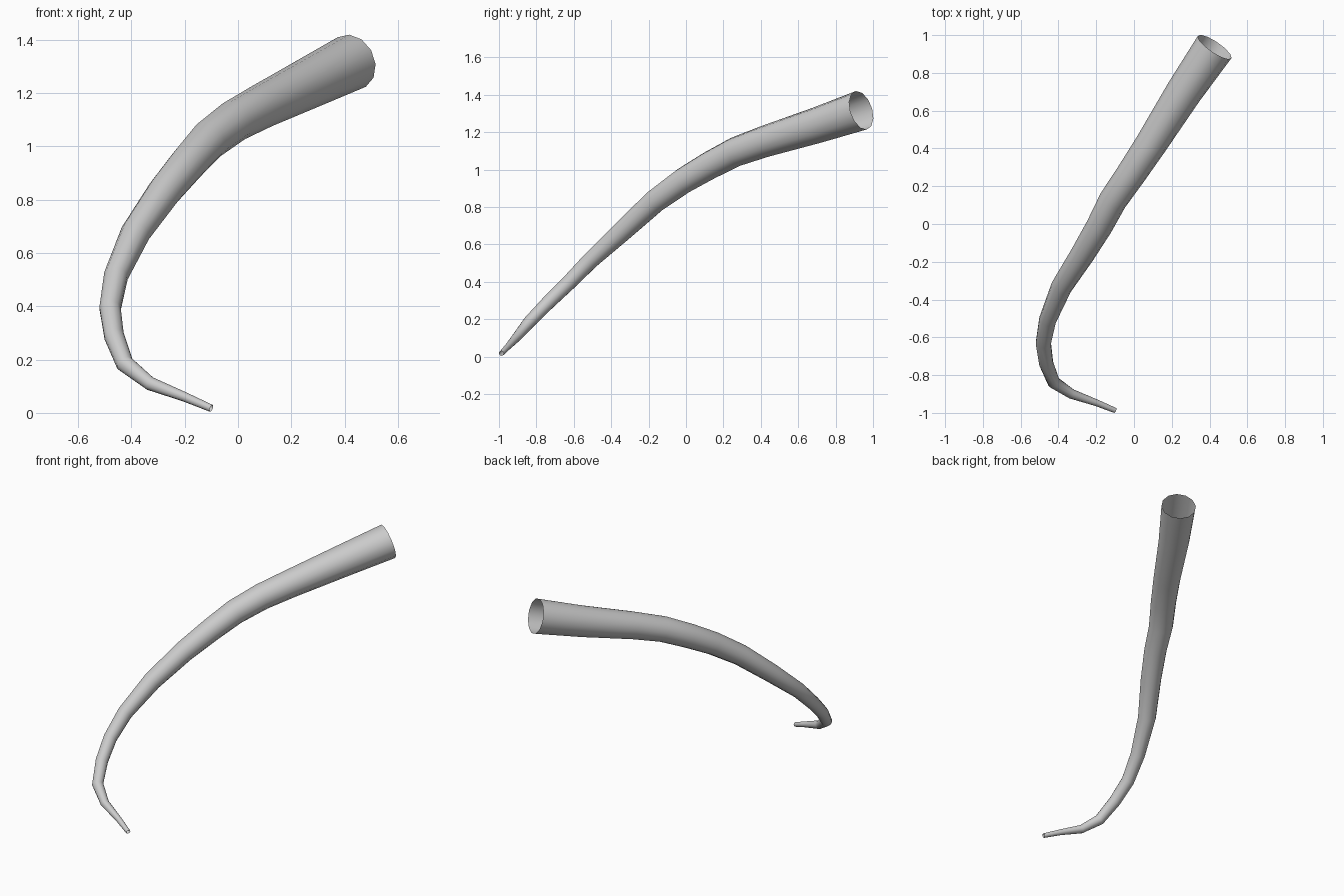
import bpy

# Centre line of the horn with its radius: x, y, z, r
path = [
    (-0.10, -0.987, 0.017, 0.014),
    (-0.20, -0.946, 0.060, 0.018),
    (-0.33, -0.900, 0.110, 0.026),
    (-0.425, -0.838, 0.185, 0.034),
    (-0.465, -0.738, 0.288, 0.038),
    (-0.48, -0.630, 0.392, 0.041),
    (-0.458, -0.510, 0.515, 0.046),
    (-0.385, -0.335, 0.675, 0.056),
    (-0.275, -0.165, 0.832, 0.064),
    (-0.185, -0.015, 0.940, 0.070),
    (-0.112, 0.125, 1.022, 0.075),
    (-0.015, 0.265, 1.095, 0.079),
    (0.088, 0.420, 1.150, 0.084),
    (0.265, 0.700, 1.237, 0.096),
    (0.427, 0.937, 1.317, 0.107),
]

# Tapered twelve-sided tube, open at both ends
curve = bpy.data.curves.new("horn", "CURVE")
curve.dimensions = "3D"
curve.bevel_depth = 1.0
curve.bevel_resolution = 4
curve.use_fill_caps = False
spline = curve.splines.new("POLY")
spline.points.add(len(path) - 1)
for point, (x, y, z, r) in zip(spline.points, path):
    point.co = (x, y, z, 1)
    point.radius = r

horn = bpy.data.objects.new("horn", curve)
bpy.context.collection.objects.link(horn)
bpy.context.view_layer.objects.active = horn
horn.select_set(True)
bpy.ops.object.convert(target="MESH")
bpy.ops.object.shade_smooth()
